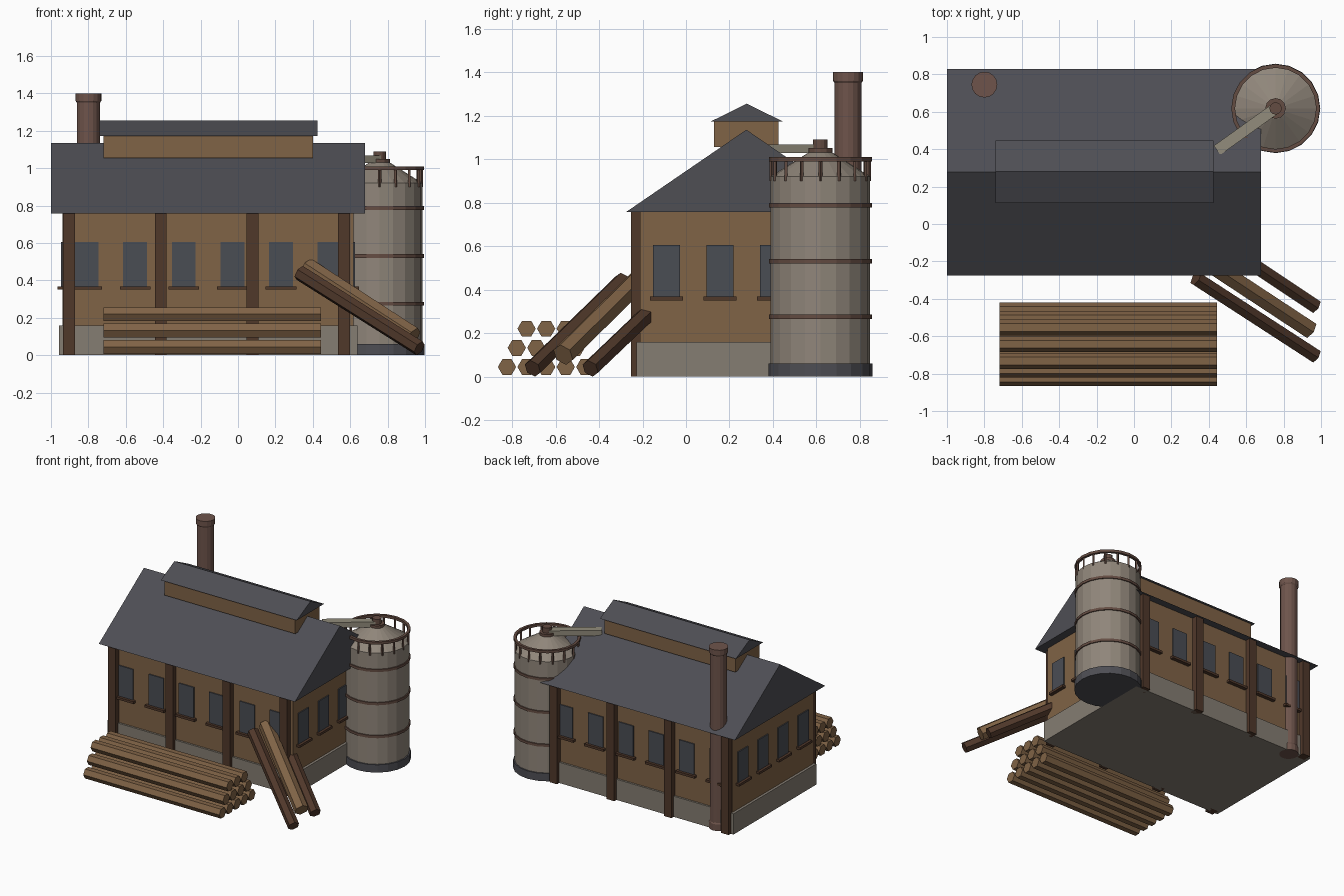
import bpy, bmesh, math
from mathutils import Vector, Matrix

cube = bpy.data.objects.get("Cube")
if cube:
    bpy.data.objects.remove(cube, do_unlink=True)


def material(name, *rgb):
    lin = [((c / 255 + 0.055) / 1.055) ** 2.4 for c in rgb] + [1]
    m = bpy.data.materials.new(name)
    m.use_nodes = True
    m.diffuse_color = lin
    m.node_tree.nodes["Principled BSDF"].inputs["Base Color"].default_value = lin
    return m


WOOD = material("tan wood", 128, 99, 70)
DARK = material("dark wood", 80, 56, 42)
SLATE = material("slate roof", 78, 78, 84)
STONE = material("grey stone", 133, 125, 114)
GLASS = material("window glass", 74, 77, 84)
SILO = material("silo panel", 144, 134, 122)
RUST = material("rusty iron", 100, 76, 66)
BRICK = material("chimney brick", 110, 84, 75)
CHUTE = material("chute metal", 146, 140, 124)


def finish(name, bm, mat):
    bmesh.ops.recalc_face_normals(bm, faces=bm.faces)
    me = bpy.data.meshes.new(name)
    bm.to_mesh(me)
    bm.free()
    me.materials.append(mat)
    ob = bpy.data.objects.new(name, me)
    bpy.context.collection.objects.link(ob)
    return ob


def box(name, mat, x, y, z):
    """Box from (min, max) ranges."""
    bm = bmesh.new()
    bmesh.ops.create_cube(bm, size=1)
    for v in bm.verts:
        v.co = [r[0] + (c + 0.5) * (r[1] - r[0]) for c, r in zip(v.co, (x, y, z))]
    return finish(name, bm, mat)


def gable(name, mat, x, y, z):
    """Solid triangular roof with its ridge along x."""
    bm = bmesh.new()
    tri = [(y[0], z[0]), (y[1], z[0]), ((y[0] + y[1]) / 2, z[1])]
    face = bm.faces.new([bm.verts.new((x[0], *p)) for p in tri])
    ext = bmesh.ops.extrude_face_region(bm, geom=[face], use_keep_orig=True)
    moved = [g for g in ext["geom"] if isinstance(g, bmesh.types.BMVert)]
    bmesh.ops.translate(bm, vec=(x[1] - x[0], 0, 0), verts=moved)
    return finish(name, bm, mat)


def lathe(name, mat, centre, profile, sides, closed=False):
    """Turned shape from (radius, height) points; closed makes a hoop."""
    bm = bmesh.new()
    rings = []
    for r, z in profile:
        rings.append([bm.verts.new((centre[0] + r * math.cos(i * math.tau / sides),
                                    centre[1] + r * math.sin(i * math.tau / sides), z))
                      for i in range(sides)])
    pairs = list(zip(rings, rings[1:]))
    if closed:
        pairs.append((rings[-1], rings[0]))
    else:
        bm.faces.new(rings[0])
        bm.faces.new(rings[-1])
    for a, b in pairs:
        for i in range(sides):
            j = (i + 1) % sides
            bm.faces.new((a[i], a[j], b[j], b[i]))
    return finish(name, bm, mat)


def log(name, mat, a, b, r, sides=6, roll=0.0):
    """Straight prism between two points."""
    a, b = Vector(a), Vector(b)
    d = b - a
    bm = bmesh.new()
    turn = d.to_track_quat('Z', 'Y').to_matrix().to_4x4()
    m = Matrix.Translation((a + b) / 2) @ turn @ Matrix.Rotation(roll, 4, 'Z')
    bmesh.ops.create_cone(bm, cap_ends=True, segments=sides, radius1=r, radius2=r,
                          depth=d.length, matrix=m)
    return finish(name, bm, mat)


# Main building
MX, MY = -0.16, 0.28          # building centre
HX, HY = 0.778, 0.492         # half size of the walls
box("plinth", STONE, (MX - HX - .02, MX + HX + .02), (MY - HY - .015, MY + HY + .015), (0, .16))
box("walls", WOOD, (MX - HX, MX + HX), (MY - HY, MY + HY), (.16, .76))
gable("main_roof", SLATE, (-1, .68), (-.275, .83), (.757, 1.135))
box("roof_vent", WOOD, (-.72, .40), (.128, .425), (1.055, 1.172))
gable("roof_vent_cap", SLATE, (-.74, .425), (.112, .447), (1.172, 1.255))

# Posts and long-side windows, front and back
for side, label in ((-1, "front"), (1, "back")):
    wall = MY + side * HY

    def span(a, b):
        return sorted((wall + side * a, wall + side * b))
    for i in range(4):
        x = -.903 + i * .49
        box(f"{label}_post_{i}", DARK, (x - .032, x + .032), span(-.02, .042), (0, .76))
    for i in range(6):
        x = -.81 + i * .26
        box(f"{label}_window_{i}", GLASS, (x - .064, x + .064), span(-.01, .008), (.365, .605))
        box(f"{label}_sill_{i}", DARK, (x - .082, x + .082), span(-.01, .028), (.35, .368))

# Gable-end windows
for side, label in ((-1, "right"), (1, "left")):
    wall = MX + side * HX

    def span(a, b):
        return sorted((wall + side * a, wall + side * b))
    for i in range(4):
        y = MY + (i - 1.5) * .246
        box(f"{label}_window_{i}", GLASS, span(-.01, .008), (y - .062, y + .062), (.365, .605))
        box(f"{label}_sill_{i}", DARK, span(-.01, .028), (y - .076, y + .076), (.35, .368))

# Chimney
lathe("chimney", BRICK, (-.8, .745),
      [(.068, 0), (.068, .05), (.062, .06), (.062, 1.35), (.069, 1.36), (.069, 1.4)], 16)

# Silo
C = (.757, .618)
lathe("silo_base", SLATE, C, [(.239, 0), (.239, .06)], 20)
lathe("silo_body", SILO, C, [(.229, .06), (.229, .92), (.055, 1.03)], 20)
for i, z in enumerate((.275, .53, .787)):
    lathe(f"silo_band_{i}", RUST, C, [(.225, z - .01), (.237, z - .01), (.237, z + .01), (.225, z + .01)], 20, True)
lathe("silo_rail", RUST, C, [(.217, .99), (.237, .99), (.237, 1.01), (.217, 1.01)], 20, True)
for i in range(16):
    a = i * math.tau / 16
    x, y = C[0] + .224 * math.cos(a), C[1] + .224 * math.sin(a)
    log(f"rail_post_{i}", RUST, (x, y, .9), (x, y, 1), .009, 4, a)
lathe("silo_hatch", RUST, C, [(.055, 1.01), (.055, 1.05), (.033, 1.05), (.033, 1.09)], 12)

# Chute from the silo to the roof
chute = box("chute", CHUTE, (0, .385), (-.03, .03), (-.02, .02))
chute.location = (*C, 1.048)
chute.rotation_euler = (0, 0, math.atan2(-.215, -.3))

# Stacked logs
for row, count in enumerate((5, 4, 3)):
    for i in range(count):
        y, z = -.823 + row * .045 + i * .09, .044 + row * .088
        log(f"stacked_log_{row}_{i}", WOOD, (-.72, y, z), (.445, y, z), .042, 6, math.pi / 2)

# Leaning beams
log("leaning_beam_front", DARK, (.33, -.29, .44), (.97, -.705, .037), .042)
log("leaning_beam_middle", WOOD, (.37, -.19, .47), (.94, -.565, .1), .052)
log("leaning_beam_back", DARK, (.58, -.18, .285), (.97, -.44, .037), .042)
